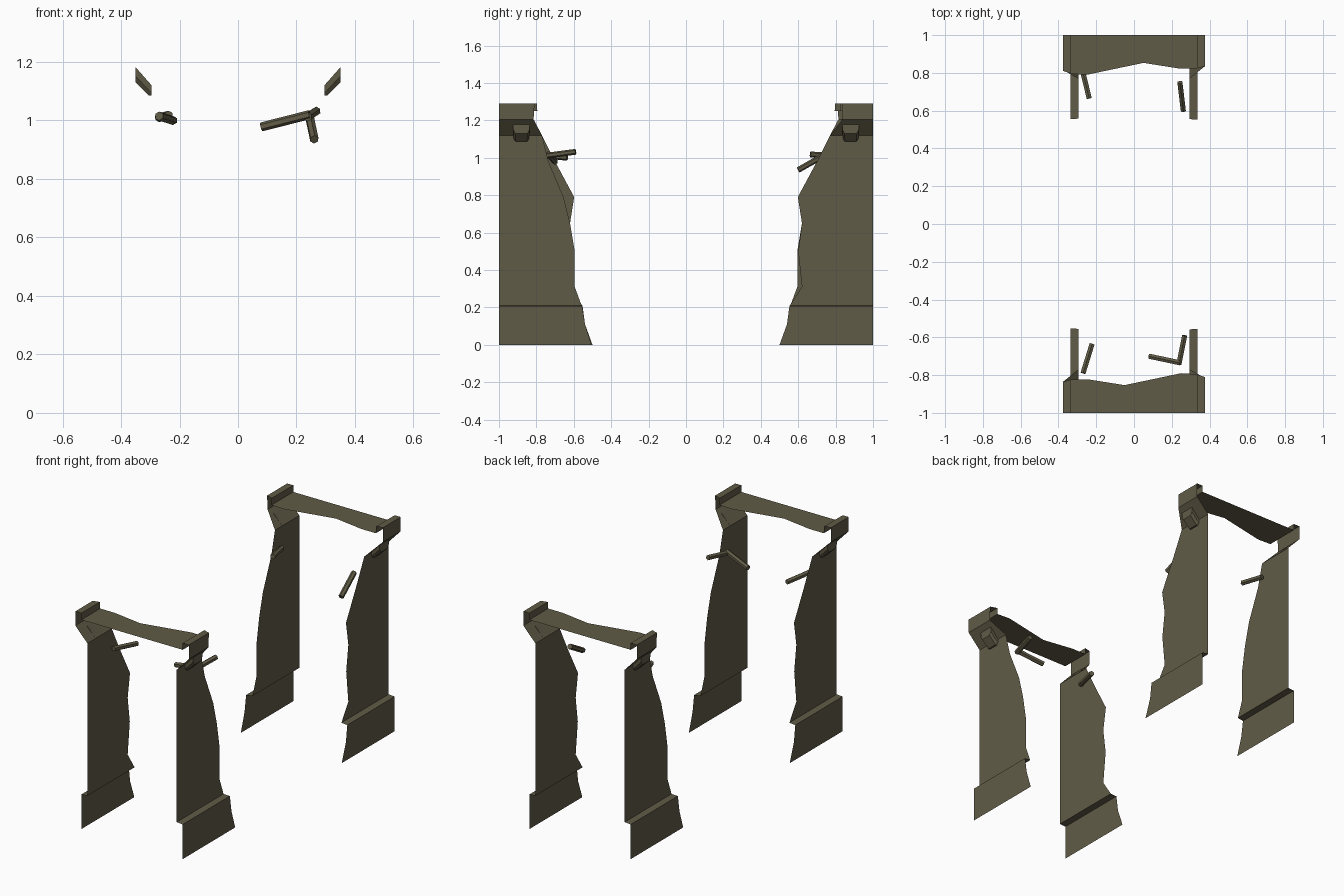
import bpy, bmesh, math
from mathutils import Vector

if "Cube" in bpy.data.objects:
    bpy.data.objects.remove(bpy.data.objects["Cube"])

stone = bpy.data.materials.new("weathered_olive_stone")
stone.diffuse_color = (0.118, 0.105, 0.062, 1)
stone.use_nodes = True
stone.node_tree.nodes["Principled BSDF"].inputs["Base Color"].default_value = stone.diffuse_color


def make(name, bm):
    me = bpy.data.meshes.new(name)
    bm.to_mesh(me)
    bm.free()
    me.materials.append(stone)
    ob = bpy.data.objects.new(name, me)
    bpy.context.collection.objects.link(ob)
    return ob


# Section shared by both sides: (x, z) with the reach of the torn edge on each side
SECTION = [
    # x,    z,    reach right, reach left
    (.335, .0,   .505, .50),
    (.335, .11,  .54,  .54),
    (.335, .207, .555, .553),
    (.295, .21,  .558, .555),
    (.295, .31,  .595, .62),
    (.295, .50,  .595, .60),
    (.295, .65,  .62,  .62),
    (.295, .79,  .655, .598),
    (.295, .98,  .735, .70),
    (.295, 1.12, .77,  .77),
    (.375, 1.205, .815, .835),
    (.375, 1.29, .81,  .835),
    (.335, 1.29, .797, .825),
    (.335, 1.25, .795, .823),
]
# Torn edge of the walkway floor, right to left
FLOOR = [(.25, .79), (-.05, .853), (-.24, .823)]


def shell(name, s):
    """Open wall end: section swept from the clean end to the torn edge."""
    row = [(x, z, r) for x, z, r, _ in SECTION]
    row += [(x, 1.25, r) for x, r in FLOOR]
    row += [(-x, z, l) for x, z, _, l in reversed(SECTION)]
    bm = bmesh.new()
    pairs = [(bm.verts.new((s * x, -s, z)), bm.verts.new((s * x, -s * r, z)))
             for x, z, r in row]
    for (a, b), (c, d) in zip(pairs, pairs[1:]):
        bm.faces.new((a, c, d, b))
    bmesh.ops.recalc_face_normals(bm, faces=bm.faces)
    # outside of the shell faces away from the centre line
    bm.faces.ensure_lookup_table()
    f = bm.faces[0]
    if f.normal.x * f.calc_center_median().x < 0:
        bmesh.ops.reverse_faces(bm, faces=bm.faces)
    make(name, bm)


shell("front_wall_end", 1)
shell("back_wall_end", -1)


# Rounded corbels tucked under the flared cap
def corbel(name, sx, cy):
    bm = bmesh.new()

    def ring(x, top, bottom, half):
        h = top - bottom
        pts = [(-half, top), (-half * .97, bottom + h * .4), (-half * .72, bottom),
               (half * .72, bottom), (half * .97, bottom + h * .4), (half, top)]
        return [bm.verts.new((sx * x, cy + y, z)) for y, z in pts]
    rings = [ring(.35, 1.182, 1.13, .045), ring(.305, 1.131, 1.086, .042),
             ring(.295, 1.12, 1.086, .042)]
    for a, b in zip(rings, rings[1:]):
        for i in range(6):
            j = (i + 1) % 6
            bm.faces.new((a[i], a[j], b[j], b[i]))
    bm.faces.new(rings[0])
    bm.faces.new(rings[-1])
    bmesh.ops.recalc_face_normals(bm, faces=bm.faces)
    make(name, bm)


for sx in (-1, 1):
    for cy in (-.88, .88):
        corbel("corbel", sx, cy)


# Broken reinforcing bars
def bar(name, a, b, r=.0155):
    a, b = Vector(a), Vector(b)
    bm = bmesh.new()
    bmesh.ops.create_cone(bm, cap_ends=True, segments=6, radius1=r, radius2=r,
                          depth=(b - a).length)
    ob = make(name, bm)
    ob.location = (a + b) / 2
    ob.rotation_euler = (b - a).to_track_quat('Z', 'Y').to_euler()


bar("front_left_bar", (-.27, -.79, 1.015), (-.222, -.635, 1.0))
bar("front_bent_bar", (.08, -.70, .978), (.245, -.735, 1.02))
bar("front_bent_bar_arm", (.238, -.742, 1.012), (.268, -.59, 1.032))
bar("back_left_bar", (-.27, .80, 1.01), (-.237, .665, 1.018))
bar("back_right_bar", (.243, .75, 1.02), (.261, .60, .935))
